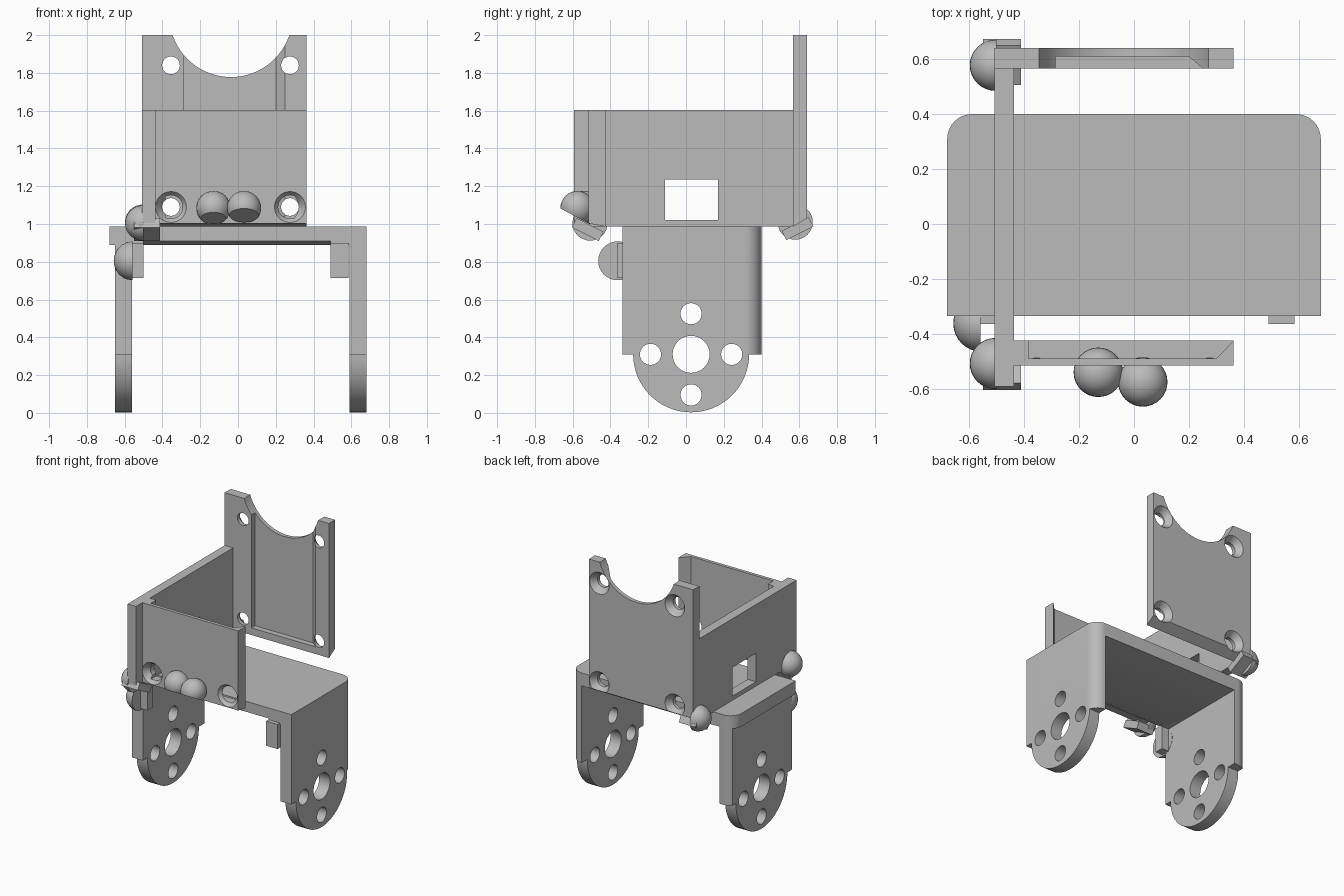
import bpy, bmesh, math
from mathutils import Vector, Matrix

cube = bpy.data.objects.get("Cube")
if cube:
    bpy.data.objects.remove(cube, do_unlink=True)

grey = bpy.data.materials.new("plain_grey")
grey.use_nodes = True
grey.diffuse_color = (0.5, 0.5, 0.5, 1)
grey.node_tree.nodes["Principled BSDF"].inputs["Base Color"].default_value = (0.5, 0.5, 0.5, 1)


def finish(name, bm):
    bmesh.ops.recalc_face_normals(bm, faces=bm.faces)
    mesh = bpy.data.meshes.new(name)
    bm.to_mesh(mesh)
    bm.free()
    mesh.materials.append(grey)
    obj = bpy.data.objects.new(name, mesh)
    bpy.context.collection.objects.link(obj)
    return obj


def prism(name, points, axis, a, b):
    """Extrude a 2D outline from a to b along x, y or z."""
    place = {"x": lambda p, t: (t, p[0], p[1]),
             "y": lambda p, t: (p[0], t, p[1]),
             "z": lambda p, t: (p[0], p[1], t)}[axis]
    bm = bmesh.new()
    face = bm.faces.new([bm.verts.new(place(p, a)) for p in points])
    ext = bmesh.ops.extrude_face_region(bm, geom=[face])
    verts = [v for v in ext["geom"] if isinstance(v, bmesh.types.BMVert)]
    bmesh.ops.translate(bm, verts=verts, vec=place((0, 0), b - a))
    return finish(name, bm)


def rect(x0, x1, y0, y1):
    return [(x0, y0), (x1, y0), (x1, y1), (x0, y1)]


def arc(cx, cy, r, start, end, n):
    angles = [math.radians(start + (end - start) * i / n) for i in range(n + 1)]
    return [(cx + r * math.cos(t), cy + r * math.sin(t)) for t in angles]


def disc(cx, cy, r, n=32):
    return arc(cx, cy, r, 0, 360, n)[:-1]


def cone(x, y, z, r1, r2, depth):
    """Countersink cutter along y, r1 at the -y end."""
    bm = bmesh.new()
    bmesh.ops.create_cone(bm, cap_ends=True, segments=24, radius1=r1, radius2=r2, depth=depth,
                          matrix=Matrix.Translation((x, y, z)) @ Matrix.Rotation(-math.pi / 2, 4, "X"))
    return finish("cutter", bm)


def boolean(obj, cutters, operation="DIFFERENCE"):
    bpy.context.view_layer.objects.active = obj
    for c in cutters:
        mod = obj.modifiers.new("cut", "BOOLEAN")
        mod.operation, mod.solver, mod.object = operation, "EXACT", c
        bpy.ops.object.modifier_apply(modifier=mod.name)
        bpy.data.objects.remove(c, do_unlink=True)


def dome(name, centre, r, plane_co, normal):
    """Ball with the side facing along the normal removed flat."""
    bm = bmesh.new()
    bmesh.ops.create_uvsphere(bm, u_segments=32, v_segments=16, radius=r,
                              matrix=Matrix.Translation(centre))
    cut = bmesh.ops.bisect_plane(bm, geom=bm.verts[:] + bm.edges[:] + bm.faces[:],
                                 plane_co=plane_co, plane_no=normal, clear_outer=True)
    edges = [e for e in cut["geom_cut"] if isinstance(e, bmesh.types.BMEdge)]
    bmesh.ops.holes_fill(bm, edges=edges, sides=0)
    return finish(name, bm)


# Lower bracket plate with rounded back corners
outline = ([(-0.68, -0.335), (0.68, -0.335)] + arc(0.59, 0.31, 0.09, 0, 90, 10)
           + arc(-0.59, 0.31, 0.09, 90, 180, 10))
parts = [prism("bracket_plate", outline, "z", 0.89, 0.988)]
boolean(parts[0], [prism("cutter", [(-0.35, 0.88), (-0.35, 0.909), (-0.333, 0.909), (-0.27, 0.88)],
                         "x", -0.5, 0.49)])

# Bracket legs with rounded feet and bolt holes
leg_side = [(0.4, 0.31), (0.4, 0.95), (-0.335, 0.95), (-0.335, 0.31)] + arc(0.027, 0.31, 0.307, 180, 360, 32)
for name, x0 in (("right_leg", -0.65), ("left_leg", 0.59)):
    leg = prism(name, leg_side, "x", x0, x0 + 0.09)
    boolean(leg, [prism("trim", outline, "z", -0.1, 1.2)], "INTERSECT")
    holes = [(0.027, 0.31, 0.098)]
    holes += [(0.027 + dy, 0.31 + dz, 0.056) for dy, dz in
              ((0.215, 0), (-0.215, 0), (0, 0.215), (0, -0.215))]
    boolean(leg, [prism("cutter", disc(*h), "x", x0 - 0.1, x0 + 0.2) for h in holes])
    parts.append(leg)

# Small tabs hanging from the front edge
for name, x0, x1 in (("right_tab", -0.56, -0.5), ("left_tab", 0.49, 0.585)):
    parts.append(prism(name, rect(x0, x1, -0.365, -0.3), "z", 0.715, 0.9))

# Side wall with window
wall = prism("side_wall", rect(-0.592, 0.575, 0.986, 1.603), "x", -0.508, -0.437)
boolean(wall, [prism("cutter", rect(-0.11, 0.17, 1.02, 1.235), "x", -0.7, -0.3)])
parts.append(wall)

# Front plate with a pocket inside, sloped lower edge and countersunk holes
front = prism("front_plate", [(-0.515, 1.003), (-0.425, 0.986), (-0.425, 1.603), (-0.515, 1.603)],
              "x", -0.45, 0.362)
pocket = [(-0.385, -0.49), (0.3, -0.49), (0.362, -0.425), (0.362, -0.4), (-0.385, -0.4)]
screws = (-0.355, 0.275)
cutters = [prism("cutter", pocket, "z", 1.03, 1.7)]
for x in screws:
    cutters.append(prism("cutter", disc(x, 1.09, 0.047, 24), "y", -0.7, -0.3))
    cutters.append(cone(x, -0.5, 1.09, 0.094, 0.047, 0.06))
boolean(front, cutters)
parts.append(front)

# Tall back plate with round cut-out, pocket and countersunk holes
back = prism("back_plate", [(0.567, 0.986), (0.64, 1.03), (0.64, 2.0), (0.567, 2.0)], "x", -0.508, 0.362)
channel = [(-0.285, 0.5), (0.25, 0.5), (0.25, 0.567), (0.2, 0.61), (-0.285, 0.61)]
cutters = [prism("cutter", channel, "z", 1.04, 2.1),
           prism("cutter", disc(-0.037, 2.104, 0.326, 72), "y", 0.4, 0.8)]
for x in screws:
    for z in (1.09, 1.84):
        cutters.append(prism("cutter", disc(x, z, 0.047, 24), "y", 0.4, 0.8))
        cutters.append(cone(x, 0.625, z, 0.047, 0.094, 0.06))
boolean(back, cutters)
parts.append(back)

# Round bumps on the front plate, cut flat underneath
for name, x, y in (("front_bump_right", -0.13, -0.54), ("front_bump_left", 0.032, -0.575)):
    parts.append(dome(name, (x, y, 1.085), 0.09, (0, -0.52, 1.005), (0, -0.47, -0.88)))

# Round bumps on the side wall, with slanted bars through them
for name, y, z, tilt in (("front", -0.508, 1.005, -0.47), ("back", 0.578, 1.01, 0.47)):
    parts.append(dome(name + "_side_bump", (-0.505, y, z), 0.093, (-0.5, y, z), (1, 0, 0)))
    bar = prism(name + "_side_bar", rect(-0.08, 0.08, -0.055, 0), "x", -0.55, -0.412)
    bar.data.transform(Matrix.Translation((0, y, z - 0.01)) @ Matrix.Rotation(tilt, 4, "X"))
    parts.append(bar)

# Lower bump beside the right leg
parts.append(dome("lower_bump", (-0.555, -0.362, 0.805), 0.103, (-0.558, 0, 0.8), (1, 0, 0)))

# Smooth the curved faces, keep edges sharp
bpy.ops.object.select_all(action="DESELECT")
for p in parts:
    p.select_set(True)
bpy.context.view_layer.objects.active = parts[0]
bpy.ops.object.shade_smooth_by_angle(angle=math.radians(30))
